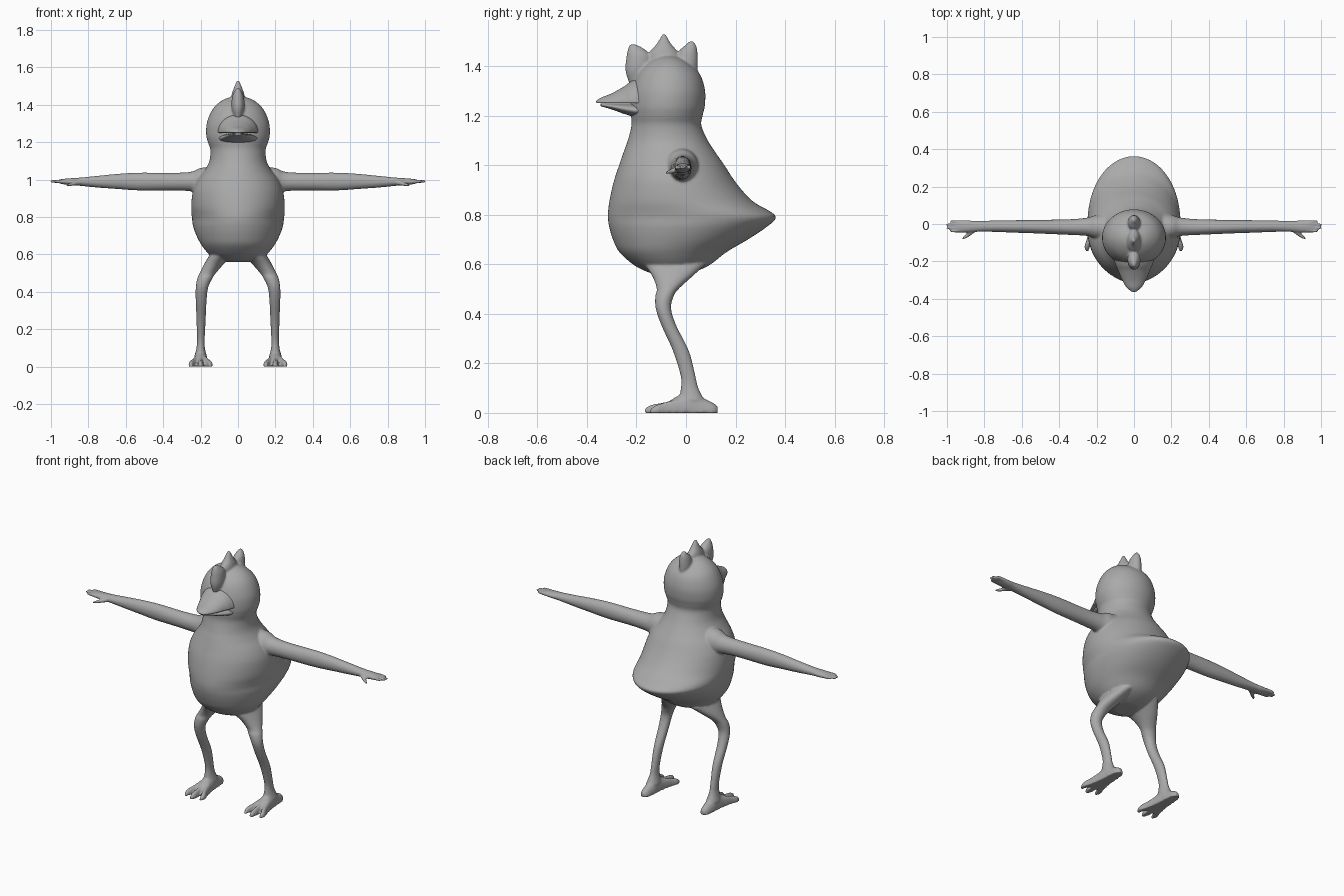
import bpy, bmesh, math

grey = bpy.data.materials.new("plain_grey")
grey.diffuse_color = (0.4, 0.4, 0.4, 1)


def spline(p0, p1, p2, p3, t):
    return tuple(0.5 * (2*b + (c-a)*t + (2*a-5*b+4*c-d)*t*t + (3*b-a-3*c+d)*t**3)
                 for a, b, c, d in zip(p0, p1, p2, p3))


def loft(bm, axis, stations, floor=0.0, mirror=False, seg=40, steps=5):
    """Skin elliptical sections: (position on axis, lo, hi, lo, hi of the other two axes)."""
    s = stations
    fine = []
    for i in range(len(s) - 1):
        q = [s[max(i-1, 0)], s[i], s[i+1], s[min(i+2, len(s)-1)]]
        fine += [spline(*q, k/steps) for k in range(steps)]
    fine.append(s[-1])
    for sign in ((1, -1) if mirror else (1,)):
        rings = []
        for t, a0, a1, b0, b1 in fine:
            ring = []
            for k in range(seg):
                ang = 2*math.pi*k/seg
                co = [(a0+a1)/2 + (a1-a0)/2*math.cos(ang), (b0+b1)/2 + (b1-b0)/2*math.sin(ang)]
                co.insert("xyz".index(axis), t)
                ring.append(bm.verts.new((sign*co[0], co[1], max(co[2], floor))))
            rings.append(ring)
        faces = [bm.faces.new(rings[0]), bm.faces.new(rings[-1])]
        for r0, r1 in zip(rings, rings[1:]):
            for k in range(seg):
                n = (k+1) % seg
                faces.append(bm.faces.new((r0[k], r0[n], r1[n], r1[k])))
        bmesh.ops.recalc_face_normals(bm, faces=faces)


def finish(bm, name, voxel, smooth):
    me = bpy.data.meshes.new(name)
    bm.to_mesh(me)
    bm.free()
    ob = bpy.data.objects.new(name, me)
    bpy.context.collection.objects.link(ob)
    bpy.context.view_layer.objects.active = ob
    ob.select_set(True)
    m = ob.modifiers.new("fuse", 'REMESH')
    m.mode, m.voxel_size = 'VOXEL', voxel
    bpy.ops.object.modifier_apply(modifier=m.name)
    m = ob.modifiers.new("soften", 'SMOOTH')
    m.factor, m.iterations = 0.5, smooth
    bpy.ops.object.modifier_apply(modifier=m.name)
    for v in ob.data.vertices:
        v.co.z = max(v.co.z, 0)
    ob.data.materials.clear()
    ob.data.materials.append(grey)
    ob.data.shade_smooth()
    ob.select_set(False)
    return ob


bm = bmesh.new()

# torso, tail and head as one stack of sections: z, half width, front y, back y
torso = [(.56, .06, -.13, .00), (.575, .115, -.17, .05), (.60, .155, -.215, .10),
         (.65, .195, -.27, .165), (.70, .222, -.295, .25), (.75, .24, -.31, .325),
         (.785, .245, -.315, .362), (.81, .248, -.315, .345), (.85, .25, -.31, .275),
         (.90, .247, -.30, .225), (.95, .238, -.287, .187), (1.0, .215, -.27, .155),
         (1.05, .178, -.253, .12), (1.1, .153, -.235, .088), (1.16, .148, -.22, .062),
         (1.2, .161, -.222, .067), (1.24, .17, -.225, .076), (1.3, .167, -.22, .077),
         (1.36, .145, -.2, .06), (1.4, .115, -.17, .027), (1.43, .072, -.13, -.015),
         (1.446, .02, -.09, -.06)]
loft(bm, 'z', [(z, -w, w, f, b) for z, w, f, b in torso], seg=72)

# arms
loft(bm, 'x', [(.12, -.1, .06, .9, 1.07), (.2, -.08, .048, .92, 1.062), (.25, -.064, .034, .937, 1.042),
               (.35, -.058, .025, .942, 1.036), (.53, -.05, .022, .942, 1.037),
               (.65, -.046, .02, .95, 1.03), (.75, -.042, .018, .957, 1.02),
               (.85, -.042, .017, .967, 1.01), (.9, -.046, .02, .97, 1.007),
               (.94, -.046, .021, .976, 1.003), (.955, -.04, .015, .98, 1.0)], mirror=True)

# fingers and thumb
for y, tip in ((.013, .985), (-.004, 1.004), (-.021, 1.004), (-.038, .985)):
    loft(bm, 'x', [(.92, y-.008, y+.008, .98, 1.0), (.96, y-.0075, y+.0075, .98, 1.0),
                   (tip-.01, y-.0065, y+.0065, .983, .999), (tip, y-.004, y+.004, .986, .996)],
         mirror=True, seg=16)
loft(bm, 'x', [(.85, -.045, -.01, .97, .995), (.88, -.066, -.035, .967, .988),
               (.905, -.08, -.06, .963, .98), (.918, -.084, -.073, .963, .974)], mirror=True, seg=16)

# legs
loft(bm, 'z', [(.05, .165, .235, -.03, .075), (.1, .177, .222, -.021, .05), (.15, .178, .219, -.022, .038),
               (.25, .173, .222, -.053, .012), (.35, .168, .226, -.098, -.038),
               (.42, .16, .226, -.122, -.06), (.47, .138, .218, -.124, -.05), (.5, .118, .205, -.118, -.03),
               (.55, .075, .18, -.135, .025), (.6, .03, .15, -.17, .08)], mirror=True)

# feet: heel and instep, then three toes
loft(bm, 'y', [(.128, .188, .212, -.02, .026), (.11, .175, .225, -.03, .04), (.07, .168, .232, -.05, .06),
               (.03, .166, .234, -.05, .085), (-.02, .16, .24, -.05, .075), (-.07, .16, .24, -.04, .046),
               (-.09, .17, .23, -.03, .03)], mirror=True)
for x0, x1, tip in ((.18, .15, -.145), (.2, .2, -.167), (.22, .25, -.145)):
    xm = (x0+x1)/2
    loft(bm, 'y', [(-.02, x0-.02, x0+.02, -.03, .06), (-.08, xm-.017, xm+.017, -.03, .045),
                   (tip+.025, x1-.015, x1+.015, -.02, .032), (tip, x1-.007, x1+.007, -.01, .016)],
         mirror=True, seg=20)

# three-pointed comb
spikes = [[(1.32, .015, -.225, -.17), (1.38, .034, -.244, -.14), (1.44, .032, -.24, -.142),
           (1.47, .02, -.234, -.17), (1.488, .007, -.226, -.205)],
          [(1.4, .04, -.15, -.03), (1.45, .035, -.15, -.03), (1.49, .022, -.118, -.06),
           (1.531, .005, -.095, -.083)],
          [(1.35, .02, -.02, .045), (1.41, .034, -.04, .048), (1.46, .028, -.028, .046),
           (1.485, .017, -.002, .04), (1.501, .006, .014, .03)]]
for spike in spikes:
    loft(bm, 'z', [(z, -w, w, f, b) for z, w, f, b in spike], seg=32)
finish(bm, "bird_body", .0058, 4)

# beak: domed upper half over a shallow lower half
bm = bmesh.new()
upper = [(-.13, .125, 1.37), (-.21, .102, 1.345), (-.25, .085, 1.318), (-.3, .064, 1.29),
         (-.34, .04, 1.274), (-.363, .012, 1.26)]
loft(bm, 'y', [(y, -w, w, 2.5-top, top) for y, w, top in upper], floor=1.25)
finish(bm, "upper_beak", .004, 2)

bm = bmesh.new()
lower = [(-.13, .115, 1.18), (-.2, .1, 1.193), (-.25, .08, 1.207), (-.3, .055, 1.225), (-.345, .02, 1.238)]
loft(bm, 'y', [(y, -w, w, low, 1.249) for y, w, low in lower])
finish(bm, "lower_beak", .004, 2)
